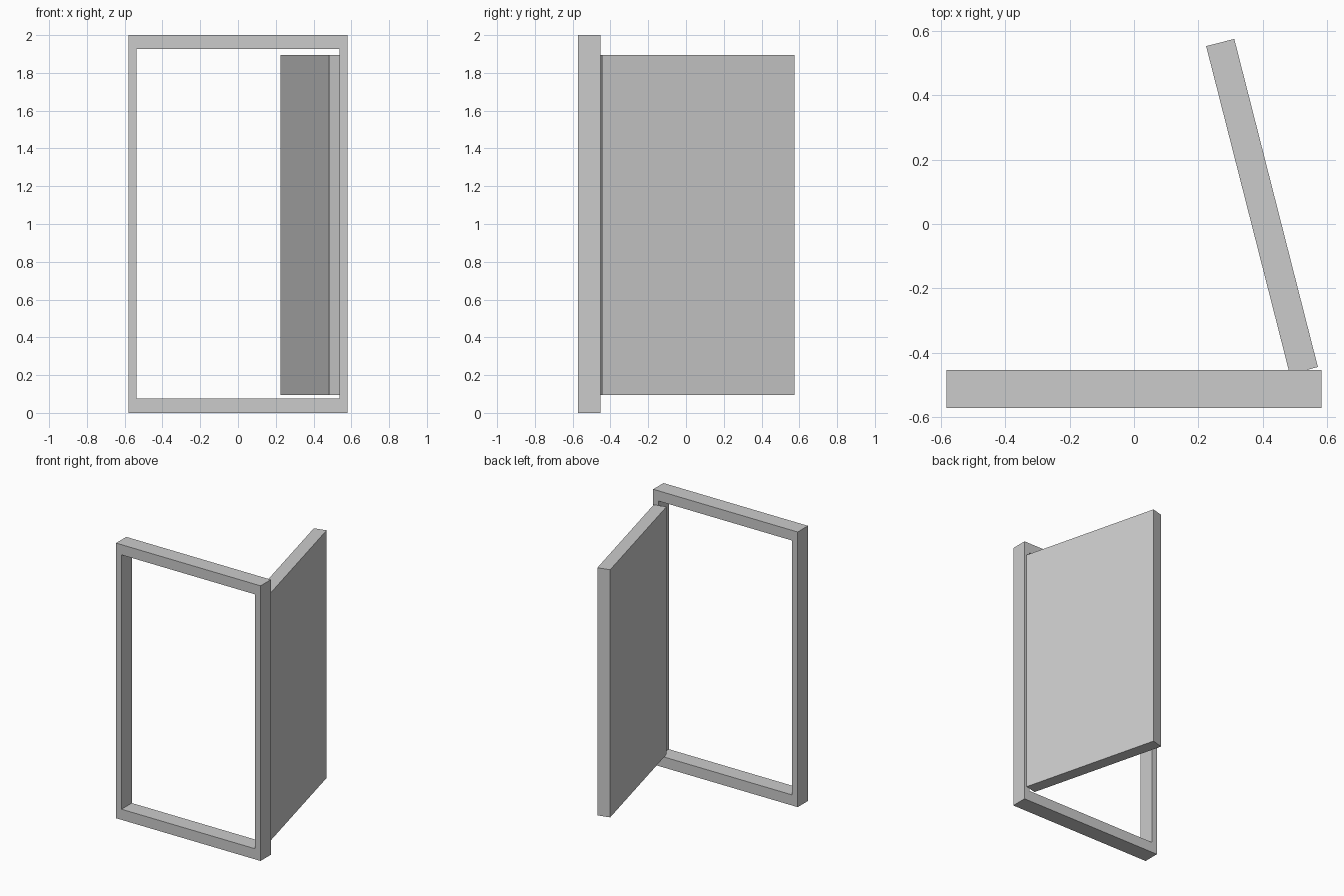
import bpy, bmesh, math

if "Cube" in bpy.data.objects:
    bpy.data.objects.remove(bpy.data.objects["Cube"])


def mesh_object(name, bm):
    bmesh.ops.recalc_face_normals(bm, faces=bm.faces)
    mesh = bpy.data.meshes.new(name)
    bm.to_mesh(mesh)
    bm.free()
    obj = bpy.data.objects.new(name, mesh)
    bpy.context.collection.objects.link(obj)
    return obj


def rect(bm, half_width, z0, z1, y):
    corners = [(-half_width, z0), (half_width, z0), (half_width, z1), (-half_width, z1)]
    return [bm.verts.new((x, y, z)) for x, z in corners]


# Door frame: four rectangular loops bridged into a closed ring
Y_FRONT, Y_BACK = -0.571, -0.453
bm = bmesh.new()
loops = [
    rect(bm, 0.581, 0.0, 2.0, Y_FRONT),
    rect(bm, 0.581, 0.0, 2.0, Y_BACK),
    rect(bm, 0.537, 0.077, 1.926, Y_BACK),
    rect(bm, 0.537, 0.077, 1.926, Y_FRONT),
]
for a, b in zip(loops, loops[1:] + loops[:1]):
    for i in range(4):
        j = (i + 1) % 4
        bm.faces.new((a[i], a[j], b[j], b[i]))
mesh_object("door_frame", bm)

# Door leaf: flat slab swung open behind the right jamb
bm = bmesh.new()
bmesh.ops.create_cube(bm, size=1.0)
bmesh.ops.scale(bm, vec=(0.09, 1.05, 1.80), verts=bm.verts)
door = mesh_object("door_leaf", bm)
door.location = (0.397, 0.054, 0.994)
door.rotation_euler.z = math.radians(14.3)
